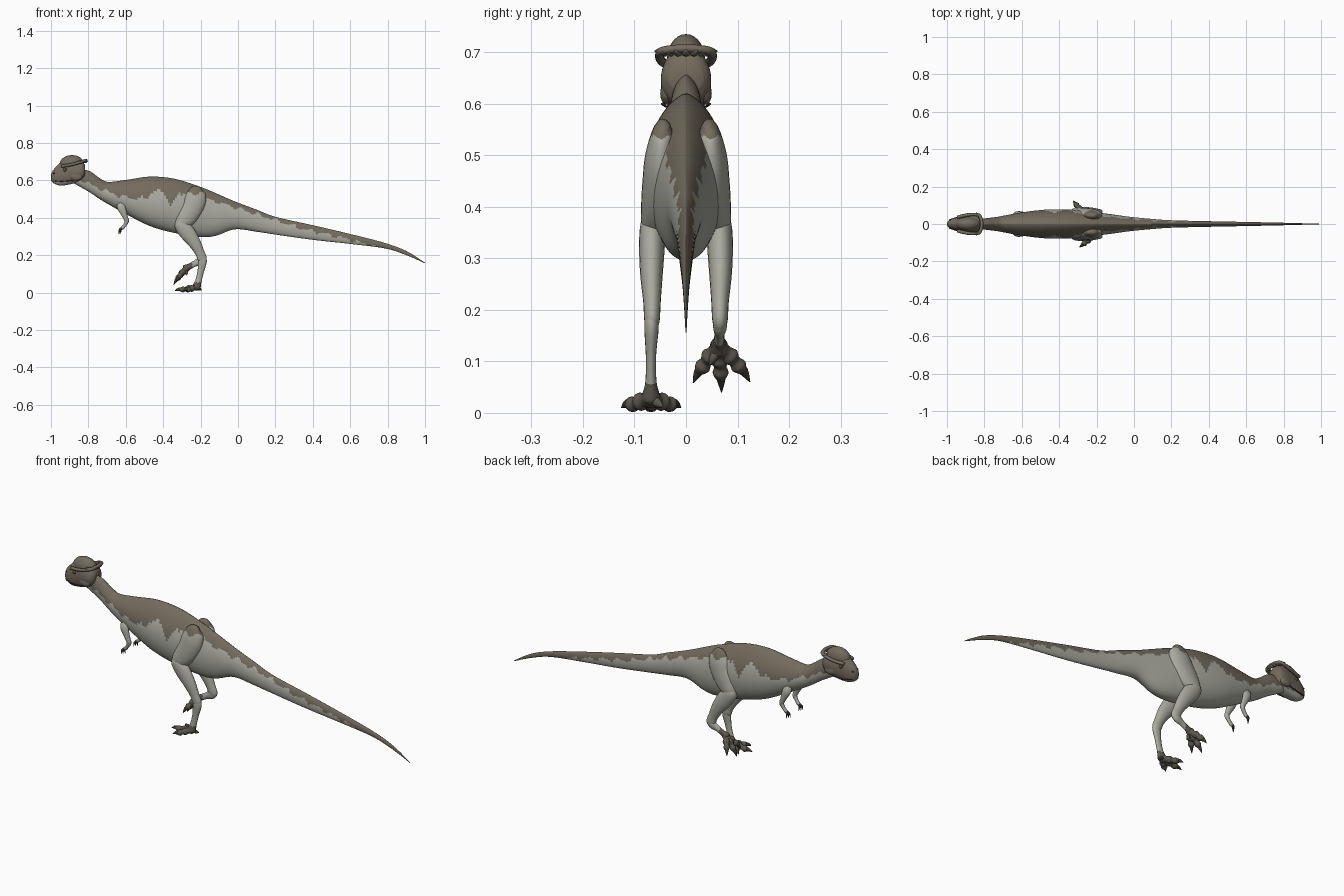
import bpy, bmesh, math
from mathutils import Vector, Matrix

if "Cube" in bpy.data.objects:
    bpy.data.objects.remove(bpy.data.objects["Cube"])


def material(name, rgb):
    m = bpy.data.materials.new(name)
    m.diffuse_color = (*rgb, 1)
    m.use_nodes = True
    m.node_tree.nodes["Principled BSDF"].inputs["Base Color"].default_value = m.diffuse_color
    return m


BROWN = material("hide brown", (0.17, 0.148, 0.11))
PALE = material("belly grey", (0.40, 0.40, 0.35))
FOOT = material("foot brown", (0.105, 0.095, 0.075))
CLAW = material("claw dark", (0.05, 0.046, 0.04))
EYE = material("eye amber", (0.12, 0.08, 0.03))


def spline(rows, steps):
    """Catmull-Rom through rows of numbers."""
    out = []
    for i in range(len(rows) - 1):
        a, b, c, d = (rows[max(0, min(len(rows) - 1, i + k))] for k in (-1, 0, 1, 2))
        for s in range(steps):
            t = s / steps
            out.append([0.5 * (2 * q + (r - p) * t + (2 * p - 5 * q + 4 * r - u) * t * t
                               + (3 * q - p - 3 * r + u) * t ** 3)
                        for p, q, r, u in zip(a, b, c, d)])
    out.append(list(rows[-1]))
    return out


def skin(name, rings, mats, rule=None):
    """Joins rings of points into a closed smooth object; rule(centre) gives the colour."""
    bm = bmesh.new()
    vs = [[bm.verts.new(p) for p in ring] for ring in rings]
    n = len(vs[0])
    for a, b in zip(vs, vs[1:]):
        for j in range(n):
            bm.faces.new((a[j], a[(j + 1) % n], b[(j + 1) % n], b[j]))
    bm.faces.new(vs[0])
    bm.faces.new(vs[-1])
    bmesh.ops.recalc_face_normals(bm, faces=bm.faces)
    for f in bm.faces:
        f.smooth = True
        if rule:
            f.material_index = rule(f.calc_center_median())
    me = bpy.data.meshes.new(name)
    bm.to_mesh(me)
    bm.free()
    for m in mats:
        me.materials.append(m)
    ob = bpy.data.objects.new(name, me)
    bpy.context.collection.objects.link(ob)
    return ob


def loft(name, stations, steps, n, top_pow, low_pow, mats, rule):
    """Upright cross-sections from rows of x, top z, bottom z, half width."""
    rings = []
    for x, zt, zb, w in spline(stations, steps):
        mid, h, ring = (zt + zb) / 2 - 0.05 * (zt - zb), (zt - zb) / 2, []
        for j in range(n):
            a = 2 * math.pi * (j + 0.5) / n
            s, c = math.sin(a), math.cos(a)
            y = w * math.copysign(abs(s) ** (top_pow if c > 0 else low_pow), s)
            ring.append((x, y, mid + c * ((zt - mid) if c > 0 else (mid - zb))))
        rings.append(ring)
    return skin(name, rings, mats, rule)


def tube(name, pts, mats, rule=None, hint=(0, 1, 0), steps=6, n=16):
    """Elliptical tube from rows of x, y, z, depth radius, side radius."""
    rows = spline(pts, steps)
    cs = [Vector(r[:3]) for r in rows]
    rings = []
    for i, r in enumerate(rows):
        t = (cs[min(i + 1, len(cs) - 1)] - cs[max(i - 1, 0)]).normalized()
        side = Vector(hint)
        side = (side - t * side.dot(t)).normalized()
        nrm = t.cross(side)
        rings.append([cs[i] + side * math.cos(2 * math.pi * j / n) * max(r[4], .0005)
                      + nrm * math.sin(2 * math.pi * j / n) * max(r[3], .0005) for j in range(n)])
    return skin(name, rings, mats, rule)


def ball(name, loc, size, mat):
    bm = bmesh.new()
    bmesh.ops.create_uvsphere(bm, u_segments=24, v_segments=14, radius=1,
                              matrix=Matrix.Translation(loc) @ Matrix.Diagonal((*size, 1)))
    for f in bm.faces:
        f.smooth = True
    me = bpy.data.meshes.new(name)
    bm.to_mesh(me)
    bm.free()
    me.materials.append(mat)
    bpy.context.collection.objects.link(bpy.data.objects.new(name, me))


# ragged line between brown back and pale belly
EDGE = [(-1, .62), (-.83, .60), (-.74, .555), (-.63, .515), (-.5, .50), (-.45, .54), (-.40, .54),
        (-.36, .465), (-.31, .535), (-.2, .53), (-.15, .495), (.066, .43), (.33, .345),
        (.6, .283), (.72, .25), (.8, .2), (1.1, .1)]


def hide_rule(c):
    for (x0, z0), (x1, z1) in zip(EDGE, EDGE[1:]):
        if c.x <= x1:
            z = z0 + (z1 - z0) * (c.x - x0) / (x1 - x0)
            break
    z += .007 * math.sin(70 * c.x) + .005 * math.sin(131 * c.x)
    return 0 if c.z > z else 1


# body, neck and tail in one loft
loft("body", [(-.88, .66, .585, .026), (-.80, .652, .54, .030), (-.74, .612, .50, .037),
              (-.695, .592, .473, .045), (-.60, .602, .42, .062), (-.47, .62, .355, .077),
              (-.337, .608, .318, .077), (-.2, .565, .297, .062), (-.12, .532, .303, .052),
              (-.016, .487, .338, .038), (.1, .443, .325, .027), (.2, .405, .31, .02),
              (.4, .36, .282, .015), (.6, .313, .26, .011), (.786, .265, .236, .007),
              (.9, .222, .2, .004), (1, .160, .156, .001)],
     14, 56, 1.35, .9, (BROWN, PALE), hide_rule)

# head with pale lower jaw
loft("head", [(-1, .63, .60, .006), (-.99, .653, .587, .02), (-.965, .68, .575, .031),
              (-.94, .70, .572, .037), (-.90, .71, .578, .044), (-.86, .71, .59, .049),
              (-.832, .70, .604, .046), (-.817, .68, .625, .034)],
     7, 40, .95, .65, (BROWN, PALE),
     lambda c: 1 if c.x > -.985 and c.z < .592 + .05 * max(0, c.x + .9) else 0)
ball("skull_dome", (-.888, 0, .685), (.066, .037, .05), BROWN)

# bony shelf around the back of the skull, with knobs
half = [(-.945, .036, .675), (-.90, .047, .682), (-.86, .051, .692), (-.825, .044, .703)]
path = [(x, -y, z) for x, y, z in half] + [(-.814, 0, .707)] + half[::-1]
tube("skull_shelf", [(*p, .009, .008) for p in path], (BROWN,), hint=(0, 0, 1))
for i in range(9):
    a = math.radians(-80 + 20 * i)
    d = Vector((math.cos(a), math.sin(a), .12))
    p = Vector((-.85 + .03 * math.cos(a), .044 * math.sin(a), .70))
    q = p + d * .018
    tube("shelf_knob", [(*p, .009, .009), (*(p + d * .009), .007, .007), (*q, .001, .001)],
         (BROWN,), hint=(0, 0, 1), steps=3, n=8)
for s in (-1, 1):
    ball("eye", (-.926, s * .038, .657), (.010, .006, .009), EYE)
    ball("nostril", (-.984, s * .020, .638), (.006, .004, .004), CLAW)
    # cheek and mouth corner
    ball("cheek", (-.865, s * .038, .620), (.032, .012, .022), BROWN)
    tube("mouth_line", [(-.985, s * .023, .598, .002, .003), (-.94, s * .037, .594, .002, .003),
                        (-.885, s * .046, .600, .002, .003)], (CLAW,), n=8)


def toe(base, tip, grounded):
    """Padded toe ending in a claw."""
    b, e = Vector(base), Vector(tip)
    body = []
    for t, r in ((0, .019), (.2, .014), (.36, .018), (.5, .012), (.64, .0155), (.76, .009)):
        p = b.lerp(e, t)
        p.z = max(p.z, r) if grounded else p.z + .03 * t * (1 - t)
        body.append((*p, r, r))
    side = (e - b).cross(Vector((0, 0, 1)))
    tube("toe", body, (FOOT,), hint=side, steps=5, n=12)
    x, y, z = body[-2][:3]
    m = Vector((x, y, z)).lerp(e, .5) + Vector((0, 0, .004))
    tube("toe_claw", [(x, y, z, .011, .010), (*m, .009, .008), (*e, .001, .001)],
         (CLAW,), hint=side, steps=4, n=10)


for s in (-1, 1):
    # thigh, brown on top
    tube("thigh", [(-.205, s * .040, .562, .010, .008), (-.215, s * .045, .545, .042, .020),
                   (-.228, s * .049, .50, .058, .030), (-.245, s * .051, .455, .060, .033),
                   (-.275, s * .056, .405, .055, .031), (-.305, s * .061, .362, .036, .025),
                   (-.315, s * .062, .345, .012, .01)],
         (BROWN, PALE), lambda c: 0 if c.z > .53 + .008 * math.sin(90 * c.x) else 1, n=28)
    # shin down to the ankle
    tube("shin", [(-.325, s * .063, .385, .012, .012), (-.310, s * .064, .365, .034, .024),
                  (-.275, s * .066, .325, .042, .025), (-.235, s * .067, .270, .034, .022),
                  (-.205, s * .066, .215, .025, .017), (-.192, s * .066, .180, .025, .015),
                  (-.192, s * .066, .160, .012, .010)], (PALE,), n=20)
    # left foot planted, other foot lifted
    if s < 0:
        tube("instep", [(-.190, -.067, .195, .018, .012), (-.190, -.067, .165, .023, .014),
                        (-.200, -.068, .11, .017, .010), (-.212, -.068, .06, .017, .011),
                        (-.222, -.068, .030, .022, .018), (-.226, -.068, .018, .012, .012)],
             (PALE, FOOT), lambda c: 1 if c.z < .055 else 0)
        base = (-.222, -.068, .028)
        tips = [(-.338, -.068, .010), (-.292, -.125, .010), (-.300, -.010, .010)]
        spur = (-.195, -.045, .012)
    else:
        tube("instep", [(-.185, .066, .190, .016, .012), (-.198, .066, .172, .023, .014),
                        (-.230, .065, .155, .016, .010), (-.262, .064, .138, .016, .011),
                        (-.280, .064, .128, .021, .018), (-.288, .064, .122, .010, .010)],
             (PALE, FOOT), lambda c: 1 if c.x < -.245 else 0)
        base = (-.278, .064, .126)
        tips = [(-.344, .069, .040), (-.325, .124, .060), (-.330, .014, .058)]
        spur = (-.275, .045, .092)
    for tip in tips:
        toe(base, tip, s < 0)
    tube("spur_toe", [(*base, .011, .010), (*Vector(base).lerp(Vector(spur), .6), .009, .008),
                      (*spur, .001, .001)], (FOOT,), n=10)
    # small arm with three clawed fingers
    tube("arm", [(-.635, s * .046, .475, .016, .010), (-.622, s * .055, .45, .022, .013),
                 (-.603, s * .056, .405, .014, .011), (-.595, s * .055, .382, .012, .010),
                 (-.606, s * .053, .36, .009, .008), (-.618, s * .052, .345, .009, .008),
                 (-.623, s * .052, .338, .005, .005)], (PALE,), n=14)
    for k in (-1, 0, 1):
        tube("finger", [(-.616, s * .052, .348, .006, .005),
                        (-.630 + .003 * k, s * .052 + .006 * k, .336, .005, .004),
                        (-.632 + .006 * k, s * .052 + .009 * k, .314, .001, .001)],
             (CLAW,), steps=4, n=8)
